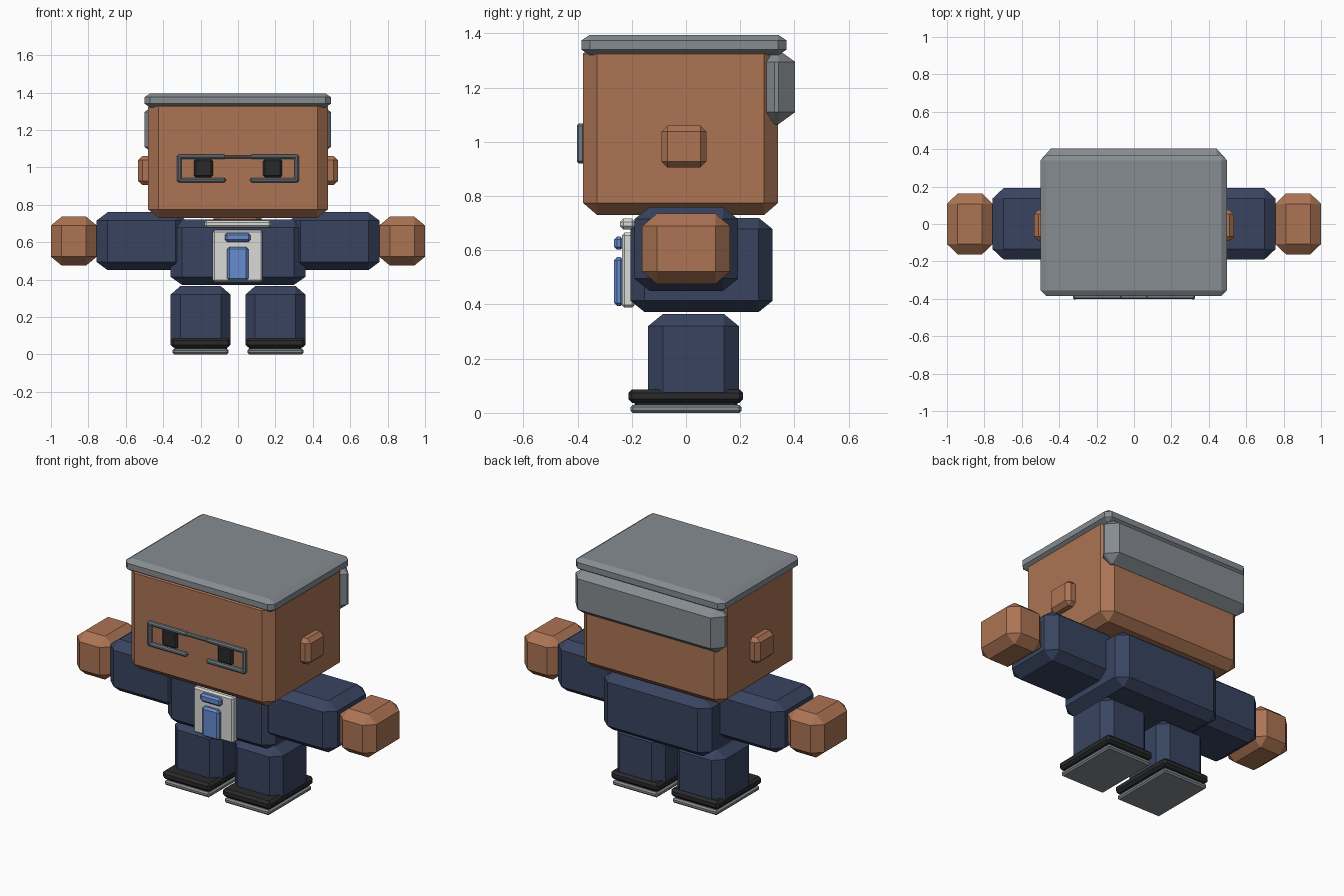
import bpy, bmesh
from mathutils import Vector

if "Cube" in bpy.data.objects:
    bpy.data.objects.remove(bpy.data.objects["Cube"])


def material(name, r, g, b):
    m = bpy.data.materials.new(name)
    lin = [((c / 255 + 0.055) / 1.055) ** 2.4 for c in (r, g, b)]
    m.diffuse_color = (*lin, 1)
    m.use_nodes = True
    m.node_tree.nodes["Principled BSDF"].inputs["Base Color"].default_value = m.diffuse_color
    return m


SKIN = material("brown skin", 172, 116, 84)
HAIR = material("grey hair", 134, 140, 145)
FRAME = material("slate frame", 112, 124, 134)
NAVY = material("navy suit", 56, 68, 96)
WHITE = material("off white shirt", 218, 218, 215)
BLUE = material("blue tie", 102, 140, 205)
BLACK = material("soft black", 42, 42, 42)


def block(name, x, y, z, chamfer, mat):
    """Chamfered box from (min, max) ranges, with a chamfer width per axis."""
    if not isinstance(chamfer, tuple):
        chamfer = (chamfer,) * 3
    lo, hi = Vector((x[0], y[0], z[0])), Vector((x[1], y[1], z[1]))
    c = Vector(chamfer)
    bm = bmesh.new()
    bmesh.ops.create_cube(bm, size=1)
    # bevel in a space where every chamfer is one unit wide
    for v in bm.verts:
        v.co = Vector([v.co[i] * (hi[i] - lo[i]) / c[i] for i in range(3)])
    bmesh.ops.bevel(bm, geom=bm.edges[:], offset=1, segments=1,
                    affect='EDGES', profile=0.5)
    for v in bm.verts:
        v.co = Vector([v.co[i] * c[i] for i in range(3)]) + (lo + hi) / 2
    bmesh.ops.recalc_face_normals(bm, faces=bm.faces[:])
    me = bpy.data.meshes.new(name)
    bm.to_mesh(me)
    bm.free()
    me.materials.append(mat)
    ob = bpy.data.objects.new(name, me)
    bpy.context.collection.objects.link(ob)
    return ob


def pair(name, x, y, z, chamfer, mat):
    """Right-hand block plus its mirror image."""
    block(name + "_right", x, y, z, chamfer, mat)
    block(name + "_left", (-x[1], -x[0]), y, z, chamfer, mat)


# Head and hair
block("head", (-0.48, 0.48), (-0.38, 0.34), (0.73, 1.37), (0.055, 0.052, 0.045), SKIN)
block("hair_top", (-0.5, 0.497), (-0.385, 0.37), (1.32, 1.395), (0.03, 0.03, 0.02), HAIR)
block("hair_back", (-0.5, 0.497), (0.265, 0.403), (1.065, 1.34), (0.055, 0.062, 0.045), HAIR)
pair("ear", (0.43, 0.535), (-0.09, 0.075), (0.905, 1.06), (0.024, 0.022, 0.022), SKIN)
block("neck", (-0.13, 0.125), (-0.15, 0.14), (0.64, 0.8), 0.03, SKIN)

# Face
pair("eye", (0.135, 0.235), (-0.395, -0.36), (0.945, 1.045), 0.01, BLACK)
pair("lens_top", (0.065, 0.325), (-0.402, -0.374), (1.045, 1.068), 0.007, FRAME)
pair("lens_bottom", (0.065, 0.325), (-0.402, -0.374), (0.92, 0.943), 0.007, FRAME)
pair("lens_side", (0.303, 0.326), (-0.403, -0.374), (0.922, 1.066), 0.007, FRAME)
block("glasses_bridge", (-0.075, 0.075), (-0.4, -0.374), (1.048, 1.064), 0.005, FRAME)

# Suit
block("torso", (-0.36, 0.36), (-0.205, 0.32), (0.372, 0.72), (0.06, 0.052, 0.042), NAVY)
pair("arm", (0.275, 0.757), (-0.19, 0.192), (0.45, 0.76), (0.06, 0.056, 0.045), NAVY)
pair("hand", (0.755, 1.0), (-0.162, 0.163), (0.475, 0.736), (0.057, 0.055, 0.047), SKIN)
pair("leg", (0.04, 0.36), (-0.14, 0.195), (0.03, 0.365), (0.052, 0.055, 0.045), NAVY)

# Shirt and tie
block("shirt_panel", (-0.135, 0.132), (-0.237, -0.19), (0.388, 0.665), 0.01, WHITE)
block("shirt_collar", (-0.18, 0.177), (-0.243, -0.188), (0.677, 0.717), 0.012, WHITE)
block("tie_knot", (-0.07, 0.066), (-0.266, -0.23), (0.602, 0.65), 0.011, BLUE)
block("tie_blade", (-0.058, 0.055), (-0.266, -0.23), (0.394, 0.575), 0.012, BLUE)

# Shoes
pair("shoe", (0.04, 0.36), (-0.213, 0.211), (0.037, 0.087), 0.014, BLACK)
pair("shoe_core", (0.06, 0.34), (-0.19, 0.19), (0.015, 0.06), 0.01, BLACK)
pair("sole", (0.05, 0.35), (-0.205, 0.205), (0.0, 0.03), 0.009, HAIR)
